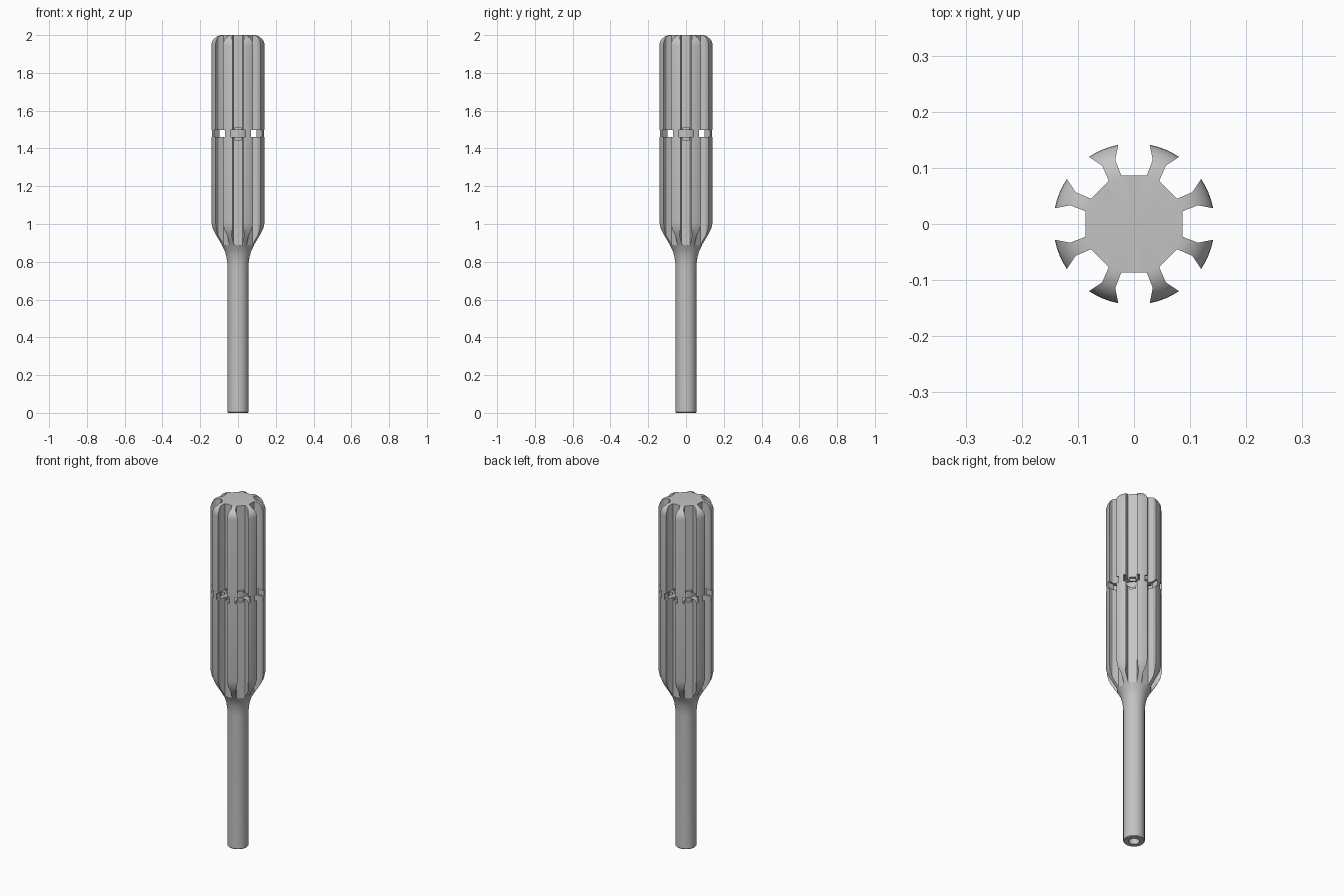
import bpy, bmesh, math
from mathutils import Vector, Matrix

cube = bpy.data.objects.get("Cube")
if cube:
    bpy.data.objects.remove(cube, do_unlink=True)

# Single grey metal colour
metal = bpy.data.materials.new("grey_metal")
metal.use_nodes = True
GREY = (0.55, 0.55, 0.55, 1)
metal.diffuse_color = GREY
metal.node_tree.nodes["Principled BSDF"].inputs["Base Color"].default_value = GREY


def make_object(name, bm):
    bmesh.ops.recalc_face_normals(bm, faces=bm.faces[:])
    mesh = bpy.data.meshes.new(name)
    bm.to_mesh(mesh)
    bm.free()
    mesh.materials.append(metal)
    obj = bpy.data.objects.new(name, mesh)
    bpy.context.collection.objects.link(obj)
    return obj


def lathe(name, profile, segments=64):
    bm = bmesh.new()
    verts = [bm.verts.new((r, 0, z)) for r, z in profile]
    edges = [bm.edges.new(pair) for pair in zip(verts, verts[1:])]
    bmesh.ops.spin(bm, geom=verts + edges, axis=(0, 0, 1), cent=(0, 0, 0),
                   angle=math.tau, steps=segments, use_duplicate=False)
    bmesh.ops.remove_doubles(bm, verts=bm.verts[:], dist=1e-5)
    return make_object(name, bm)


def prisms(name, outlines, z0, z1):
    bm = bmesh.new()
    for outline in outlines:
        face = bm.faces.new([bm.verts.new((x, y, z0)) for x, y in outline])
        top = bmesh.ops.extrude_face_region(bm, geom=[face])["geom"]
        bmesh.ops.translate(bm, vec=(0, 0, z1 - z0),
                            verts=[g for g in top if isinstance(g, bmesh.types.BMVert)])
    return make_object(name, bm)


def around(half, count=8):
    """Mirror half an outline about x, then repeat it around the axis."""
    outline = half + [(x, -y) for x, y in reversed(half)]
    return [[tuple((Matrix.Rotation(math.tau * i / count, 2) @ Vector(p))) for p in outline]
            for i in range(count)]


def cut(target, cutter):
    cutter.hide_render = True
    mod = target.modifiers.new("cut", "BOOLEAN")
    mod.operation, mod.solver, mod.object = "DIFFERENCE", "EXACT", cutter
    bpy.ops.object.select_all(action="DESELECT")
    bpy.context.view_layer.objects.active = target
    target.select_set(True)
    bpy.ops.object.modifier_apply(modifier=mod.name)
    bpy.data.objects.remove(cutter, do_unlink=True)


# Turned body: bored shank, flared shoulder, round-topped head
R = 0.144
profile = [(0, 0.3), (0.028, 0.3), (0.028, 0), (0.052, 0), (0.055, 0.004), (0.055, 0.77),
           (0.057, 0.8), (0.062, 0.83), (0.071, 0.86), (0.086, 0.887), (0.106, 0.918),
           (0.124, 0.947), (0.137, 0.975), (R, 1.01)]
for i in range(9):
    a = math.pi / 2 * i / 8
    profile.append((0.087 + (R - 0.087) * math.cos(a), 1.945 + 0.055 * math.sin(a)))
profile.append((0, 2))
body = lathe("slotted_head_and_shank", profile)

# Eight undercut slots leave mushroom-shaped ribs
slot = [(0.086, 0.0225), (0.114, 0.0335), (0.141, 0.028), (0.18, 0.028)]
cut(body, prisms("slot_cutter", around(slot), 0.82, 2.1))

# Star-shaped groove through the ribs at mid height
HALF = 0.041
valley = HALF / math.sin(math.pi / 8)
star = []
for i in range(8):
    a = math.tau * i / 8
    rot = Matrix.Rotation(a, 2)
    star += [tuple(rot @ Vector((0.18, -HALF))), tuple(rot @ Vector((0.18, HALF)))]
    star.append((valley * math.cos(a + math.pi / 8), valley * math.sin(a + math.pi / 8)))
cut(body, prisms("groove_cutter", [star], 1.46, 1.497))

# Small notches above and below the groove
cut(body, prisms("notch_cutter", around([(0.07, 0.016), (0.1, 0.016)]), 1.442, 1.512))

# Core left inside the groove
core = lathe("groove_core", [(0, 1.455), (0.062, 1.455), (0.062, 1.502), (0, 1.502)], 32)

bpy.ops.object.select_all(action="DESELECT")
for obj in (body, core):
    obj.select_set(True)
bpy.context.view_layer.objects.active = body
bpy.ops.object.shade_smooth_by_angle(angle=math.radians(30))
